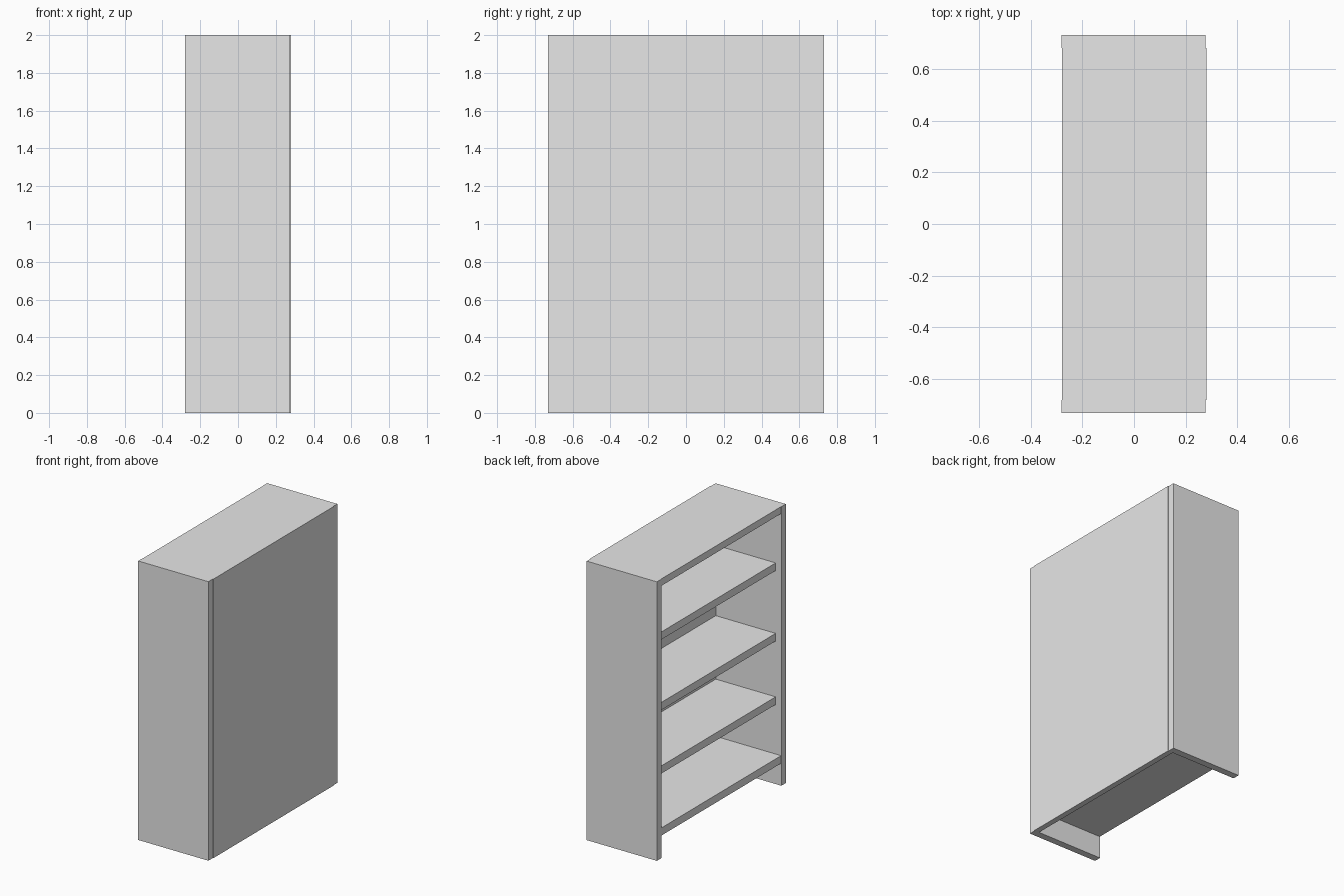
import bpy

cube = bpy.data.objects.get("Cube")
if cube:
    bpy.data.objects.remove(cube, do_unlink=True)

grey = bpy.data.materials.new("light_grey")
grey.use_nodes = True
grey.diffuse_color = (0.8, 0.8, 0.8, 1)
grey.node_tree.nodes["Principled BSDF"].inputs["Base Color"].default_value = grey.diffuse_color

DEPTH, WIDTH, HEIGHT = 0.28, 0.73, 2.0   # half depth, half width, full height
BOARD, BACK = 0.05, 0.04                 # board and back panel thickness
INNER = WIDTH - BOARD                    # half width between the sides
LIP = 0.004                              # back panel stands slightly proud


def board(name, x, y, z):
    """Flat board spanning the given (low, high) ranges."""
    spans = (x, y, z)
    bpy.ops.mesh.primitive_cube_add(size=1, location=[(a + b) / 2 for a, b in spans])
    obj = bpy.context.object
    obj.name = name
    obj.scale = [b - a for a, b in spans]
    bpy.ops.object.transform_apply(location=False, rotation=False, scale=True)
    obj.data.materials.append(grey)
    return obj


inner_y = (-INNER, INNER)
back_x = DEPTH - BACK

# Upright sides
for name, s in (("front_side", -1), ("rear_side", 1)):
    board(name, (-DEPTH, DEPTH - LIP), sorted((s * INNER, s * WIDTH)), (0, HEIGHT))

# Closed back panel, reaching the floor
board("back_panel", (back_x, DEPTH), inner_y, (0, HEIGHT))

# Top board and bottom shelf, flush with the opening
board("top_board", (-DEPTH + 0.002, back_x), inner_y, (HEIGHT - BOARD, HEIGHT))
board("bottom_shelf", (-DEPTH + 0.002, back_x), inner_y, (0.16, 0.215))

# Middle shelves, set back from the opening
for i, top in enumerate((0.625, 1.08, 1.585)):
    board(f"middle_shelf_{i + 1}", (-DEPTH + 0.045, back_x), inner_y, (top - 0.055, top))
